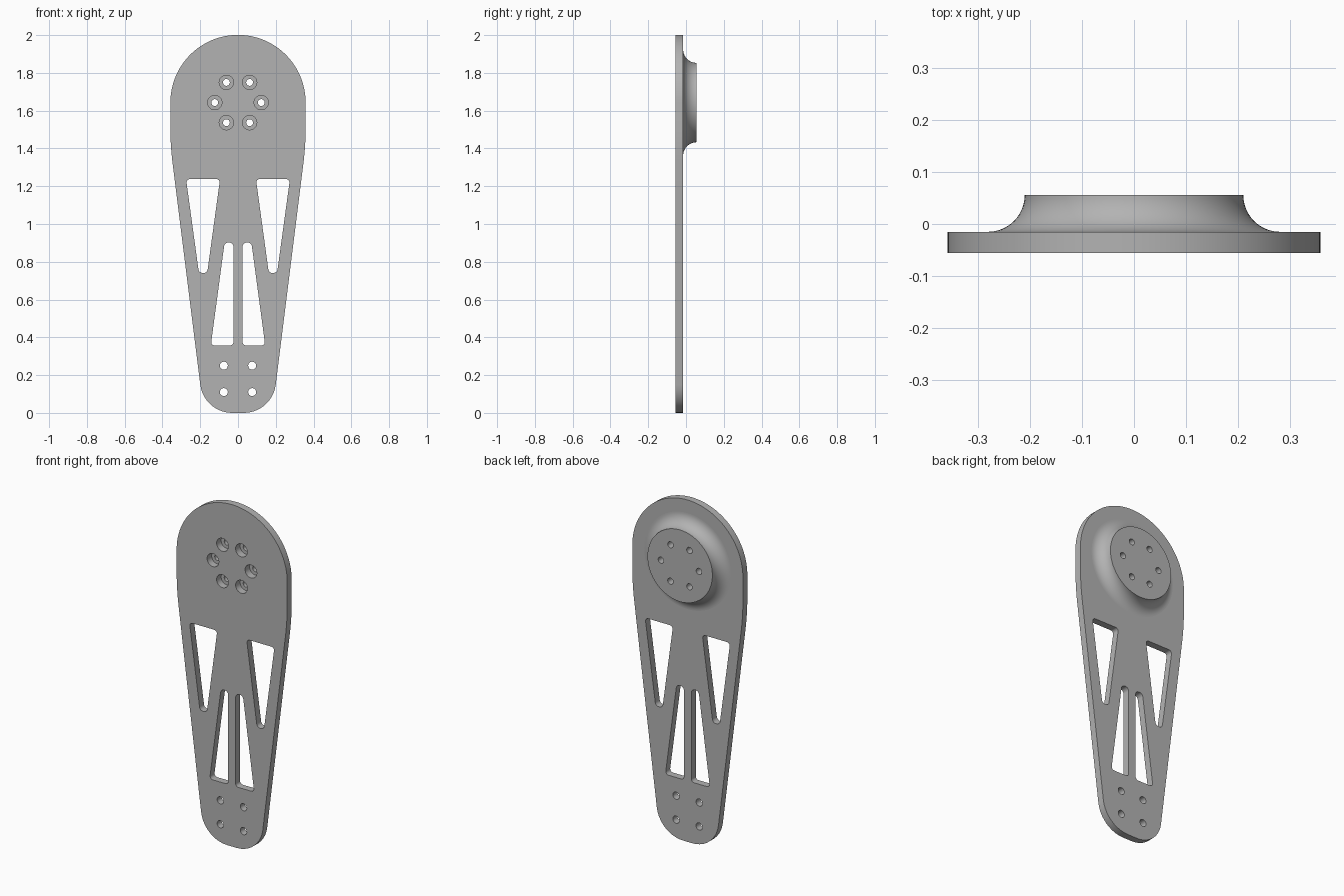
import bpy, bmesh
from math import sin, cos, pi, tan, radians
from mathutils import Vector

if "Cube" in bpy.data.objects:
    bpy.data.objects.remove(bpy.data.objects["Cube"])

FRONT, SEAM, BACK = -0.056, -0.015, 0.056
HUB_Z, HEAD_R = 1.643, 0.358

grey = bpy.data.materials.new("machined grey")
grey.use_nodes = True
grey.diffuse_color = (0.45, 0.45, 0.45, 1)
grey.node_tree.nodes["Principled BSDF"].inputs["Base Color"].default_value = grey.diffuse_color


def rounded(corners, steps=10):
    """Round each (x, z, radius) corner of a closed outline with a tangent arc."""
    points = []
    for i, (x, z, r) in enumerate(corners):
        p = Vector((x, z))
        if r == 0:
            points.append(p)
            continue
        a = (Vector(corners[i - 1][:2]) - p).normalized()
        b = (Vector(corners[(i + 1) % len(corners)][:2]) - p).normalized()
        half = a.angle(b) / 2
        centre = p + (a + b).normalized() * (r / sin(half))
        start = p + a * (r / tan(half)) - centre
        end = p + b * (r / tan(half)) - centre
        sweep = pi - 2 * half
        for k in range(steps + 1):
            t = k / steps
            points.append(centre + (start * sin((1 - t) * sweep) + end * sin(t * sweep)) / sin(sweep))
    return points


def circle(x, z, r, n=32):
    return [Vector((x + r * cos(2 * pi * k / n), z + r * sin(2 * pi * k / n))) for k in range(n)]


def finish(name, bm):
    bmesh.ops.recalc_face_normals(bm, faces=bm.faces)
    mesh = bpy.data.meshes.new(name)
    bm.to_mesh(mesh)
    bm.free()
    mesh.materials.append(grey)
    obj = bpy.data.objects.new(name, mesh)
    bpy.context.collection.objects.link(obj)
    return obj


def prisms(name, outlines, y0, y1):
    """Extrude outlines in the xz plane from y0 to y1."""
    bm = bmesh.new()
    for outline in outlines:
        face = bm.faces.new([bm.verts.new((p.x, y0, p.y)) for p in outline])
        new = bmesh.ops.extrude_face_region(bm, geom=[face])["geom"]
        bmesh.ops.translate(bm, vec=(0, y1 - y0, 0),
                            verts=[v for v in new if isinstance(v, bmesh.types.BMVert)])
    return finish(name, bm)


def combine(target, other, operation):
    mod = target.modifiers.new(operation, "BOOLEAN")
    mod.operation, mod.solver, mod.object = operation, "EXACT", other
    bpy.context.view_layer.objects.active = target
    bpy.ops.object.modifier_apply(modifier=mod.name)
    bpy.data.objects.remove(other)


def mirrored(corners):
    return [(-x, z, r) for x, z, r in reversed(corners)]


# Plate: round head, tapering sides and rounded foot
head = [(HEAD_R * cos(pi * k / 64), HUB_Z + HEAD_R * sin(pi * k / 64), 0) for k in range(65)]
side = [(0.181, 0, 0.17), (0.358, 1.416, 1.5)]
arm = prisms("arm_plate", [rounded(mirrored(side) + side + head)], FRONT, SEAM)

# Hub: disc with a concave flare running into the plate
bm = bmesh.new()
flare = BACK - SEAM
profile = [(0, BACK)]
for k in range(17):
    a = pi / 2 * k / 16
    profile.append((0.21 + flare * (1 - cos(a)), BACK - flare * sin(a)))
profile += [(0.21 + flare, SEAM - 0.015), (0, SEAM - 0.015)]
verts = [bm.verts.new((r, y, HUB_Z)) for r, y in profile]
edges = [bm.edges.new(pair) for pair in zip(verts, verts[1:])]
bmesh.ops.spin(bm, geom=verts + edges, cent=(0, 0, HUB_Z), axis=(0, 1, 0),
               angle=2 * pi, steps=96, use_duplicate=False)
bmesh.ops.remove_doubles(bm, verts=bm.verts, dist=0.0001)
combine(arm, finish("hub", bm), "UNION")

# Lightening slots and foot holes, cut on both sides
upper = [(0.095, 1.238, 0.018), (0.275, 1.238, 0.018), (0.207, 0.741, 0.022), (0.163, 0.741, 0.022)]
lower = [(0.024, 0.902, 0.024), (0.071, 0.902, 0.024), (0.144, 0.357, 0.018), (0.024, 0.357, 0.018)]
cuts = [rounded(c) for slot in (upper, lower) for c in (slot, mirrored(slot))]
cuts += [circle(x, z, 0.021) for x in (-0.075, 0.075) for z in (0.11, 0.25)]

# Ring of bolt holes with counterbores on the front
ring = [(0.123 * cos(k * pi / 3), HUB_Z + 0.123 * sin(k * pi / 3)) for k in range(6)]
cuts += [circle(x, z, 0.018) for x, z in ring]
combine(arm, prisms("through_cutter", cuts, -0.1, 0.1), "DIFFERENCE")
bores = [circle(x, z, 0.038) for x, z in ring]
combine(arm, prisms("bore_cutter", bores, -0.1, FRONT + 0.042), "DIFFERENCE")

# Smooth curved walls while keeping rims sharp
for o in bpy.context.selected_objects:
    o.select_set(False)
arm.select_set(True)
bpy.context.view_layer.objects.active = arm
bpy.ops.object.shade_smooth_by_angle(angle=radians(30))
